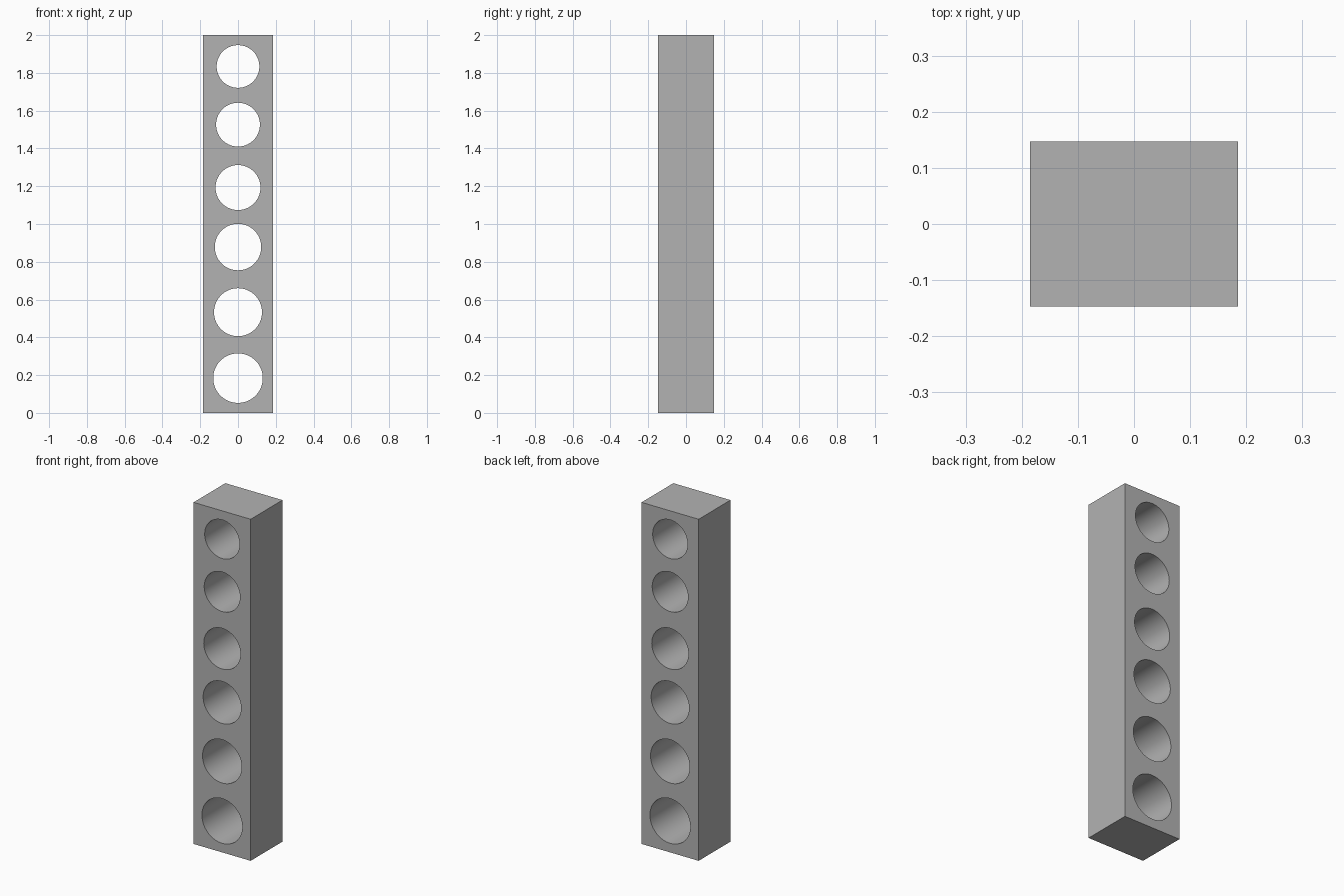
import bpy
import math

cube = bpy.data.objects.get("Cube")
if cube:
    bpy.data.objects.remove(cube, do_unlink=True)

WIDTH, DEPTH, HEIGHT = 0.37, 0.294, 2.0
# Bore centre height and radius, from bottom to top
BORES = [(0.184, 0.131), (0.533, 0.127), (0.878, 0.123),
         (1.193, 0.119), (1.526, 0.116), (1.834, 0.113)]

grey = bpy.data.materials.new("plain grey")
grey.use_nodes = True
colour = (0.45, 0.45, 0.45, 1.0)
grey.diffuse_color = colour
grey.node_tree.nodes["Principled BSDF"].inputs["Base Color"].default_value = colour

# Upright rectangular block
bpy.ops.mesh.primitive_cube_add(size=1, location=(0, 0, HEIGHT / 2))
block = bpy.context.object
block.name = "drilled_block"
block.scale = (WIDTH, DEPTH, HEIGHT)
bpy.ops.object.transform_apply(location=False, rotation=False, scale=True)
block.data.materials.append(grey)


def drill(index, height, radius):
    """Cut one round hole through the block from front to back."""
    bpy.ops.mesh.primitive_cylinder_add(
        vertices=96, radius=radius, depth=DEPTH * 2,
        location=(0, 0, height), rotation=(math.pi / 2, 0, 0))
    cutter = bpy.context.object
    cutter.name = f"bore_cutter_{index}"
    cutter.data.materials.append(grey)
    cut = block.modifiers.new(f"bore_{index}", "BOOLEAN")
    cut.operation = "DIFFERENCE"
    cut.solver = "EXACT"
    cut.object = cutter
    bpy.ops.object.select_all(action="DESELECT")
    block.select_set(True)
    bpy.context.view_layer.objects.active = block
    bpy.ops.object.modifier_apply(modifier=cut.name)
    bpy.data.objects.remove(cutter, do_unlink=True)


for number, (height, radius) in enumerate(BORES, 1):
    drill(number, height, radius)

# Smooth bore walls, sharp rims and block edges
bpy.ops.object.shade_smooth_by_angle(angle=math.radians(30))
